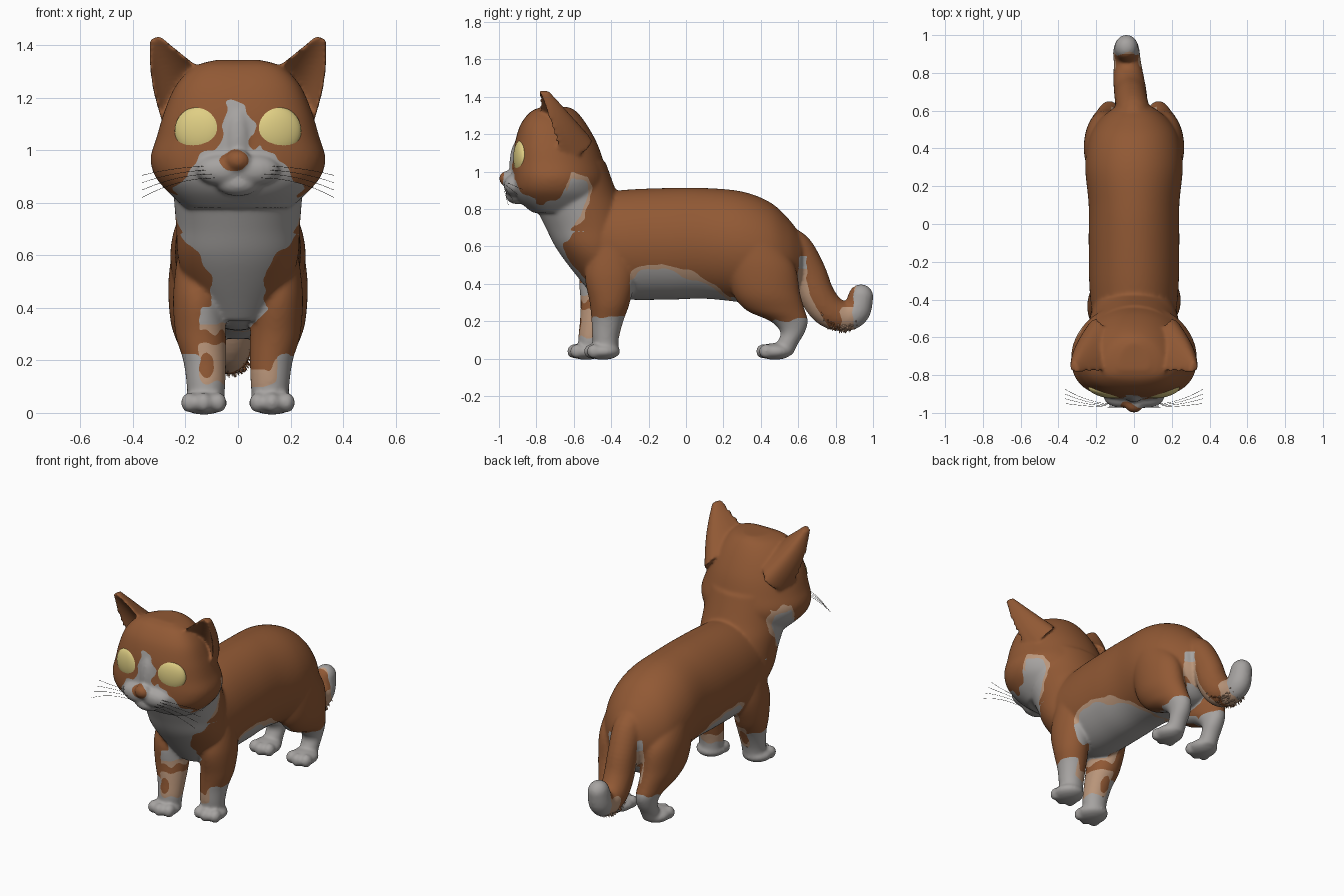
import bpy, bmesh, math, random
from mathutils import Vector, Matrix

random.seed(4)
old = bpy.data.objects.get("Cube")
if old:
    bpy.data.objects.remove(old, do_unlink=True)


def material(name, rgb):
    m = bpy.data.materials.new(name)
    m.use_nodes = True
    m.diffuse_color = (*rgb, 1)
    m.node_tree.nodes["Principled BSDF"].inputs["Base Color"].default_value = (*rgb, 1)
    return m


brown = material("ginger fur", (0.285, 0.1, 0.035))
grey = material("pale grey fur", (0.38, 0.365, 0.355))
tan = material("tan fur", (0.50, 0.31, 0.20))
yellow = material("yellow eye", (0.74, 0.62, 0.23))
dark = material("dark whisker", (0.04, 0.035, 0.03))
COAT = [brown, grey, tan]


def make_object(name, bm, mats):
    bmesh.ops.recalc_face_normals(bm, faces=bm.faces)
    me = bpy.data.meshes.new(name)
    bm.to_mesh(me)
    bm.free()
    for m in mats:
        me.materials.append(m)
    ob = bpy.data.objects.new(name, me)
    bpy.context.collection.objects.link(ob)
    return ob


def smooth_rows(rows, steps=6):
    """Catmull-Rom interpolation of number tuples."""
    out = []
    for i in range(len(rows) - 1):
        quad = [rows[max(i - 1, 0)], rows[i], rows[i + 1], rows[min(i + 2, len(rows) - 1)]]
        for s in range(steps):
            t = s / steps
            out.append([b + t * (c - a) / 2 + t * t * (a - 2.5 * b + 2 * c - d / 2)
                        + t ** 3 * (1.5 * (b - c) + (d - a) / 2) for a, b, c, d in zip(*quad)])
    return out + [list(rows[-1])]


def skin(bm, rings):
    """Closed solid through equal rings of points."""
    vs = [[bm.verts.new(p) for p in ring] for ring in rings]
    n = len(vs[0])
    for a, b in zip(vs, vs[1:]):
        for i in range(n):
            bm.faces.new((a[i], a[(i + 1) % n], b[(i + 1) % n], b[i]))
    bm.faces.new(vs[0][::-1])
    bm.faces.new(vs[-1])


def loft(bm, rows, axis="z", power=1, skew=0, n=64):
    """Rows: position along axis, low and high of the other axis, centre x, half width."""
    rings = []
    for t, lo, hi, cx, rx in smooth_rows(rows):
        ring = []
        for k in range(n):
            a = math.tau * k / n
            si, co = (math.copysign(abs(f) ** power, f) for f in (math.sin(a), math.cos(a)))
            u, x = (lo + hi) / 2 + (hi - lo) / 2 * si - skew * co * co, cx + rx * co
            ring.append((x, u, t) if axis == "z" else (x, t, u))
        rings.append(ring)
    skin(bm, rings)


def ball(bm, centre, radii, seg=20):
    mat = Matrix.Translation(centre) @ Matrix.Diagonal((*radii, 1))
    bmesh.ops.create_uvsphere(bm, u_segments=seg, v_segments=seg // 2, radius=1, matrix=mat)


def table(t, pts):
    """Piecewise linear lookup."""
    if t <= pts[0][0]:
        return pts[0][1]
    for (a, u), (b, v) in zip(pts, pts[1:]):
        if t <= b:
            return u + (v - u) * (t - a) / (b - a)
    return pts[-1][1]


bm = bmesh.new()
# Trunk
loft(bm, [(-.6, .48, .75, 0, .13), (-.5, .38, .87, 0, .21), (-.35, .32, .9, 0, .235),
          (-.1, .315, .912, 0, .24), (.1, .32, .912, 0, .24), (.3, .3, .893, 0, .258),
          (.45, .28, .835, 0, .24), (.55, .3, .745, 0, .185), (.62, .4, .65, 0, .1)], "y")
# Neck and chest
loft(bm, [(.35, -.51, -.3, 0, .11), (.5, -.63, -.28, 0, .2), (.6, -.7, -.3, 0, .23),
          (.7, -.75, -.3, 0, .235), (.8, -.8, -.33, 0, .243), (.9, -.85, -.375, 0, .25),
          (1.05, -.85, -.43, 0, .25)])
# Head
loft(bm, [(1.345, -.77, -.63, 0, .08), (1.32, -.83, -.585, 0, .165), (1.25, -.885, -.53, 0, .235),
          (1.15, -.915, -.475, 0, .28), (1.05, -.925, -.44, 0, .31), (.97, -.93, -.42, 0, .333),
          (.9, -.925, -.42, 0, .315), (.84, -.89, -.43, 0, .265), (.78, -.82, -.45, 0, .2)],
     power=.92, skew=.04)
# Muzzle, chin, bridge, nose
for s in (-1, 1):
    ball(bm, (s * .06, -.92, .925), (.1, .055, .06))
ball(bm, (0, -.905, .875), (.085, .06, .05))
ball(bm, (0, -.895, 1.03), (.055, .05, .14))
ball(bm, (0, -.955, .962), (.05, .045, .042))

# Ears: hollow crescents narrowing to a tip
for s in (-1, 1):
    rings = []
    for i in range(15):
        v = i / 14
        inner = Vector((.1, -.785, 1.275)).lerp(Vector((.3, -.79, 1.437)), v)
        outer = Vector((.275, -.67, 1.07)).lerp(Vector((.337, -.78, 1.42)), v)
        outer.x += .02 * math.sin(math.pi * v)
        ring = []
        for depth, order in ((.17 * (1 - v) + .025, 1), (.1 * (1 - v), -1)):
            for k in range(13)[::order]:
                u = k / 12
                p = inner.lerp(outer, u)
                p.y += depth * math.sin(math.pi * u) ** .7 + (.03 if order > 0 else 0)
                ring.append((s * p.x, p.y, p.z))
        rings.append(ring)
    skin(bm, rings)

# Legs and paws; the right foreleg steps forward
for s in (-1, 1):
    step = .09 if s < 0 else 0
    fore = [(.02, -.48, -.36, .125, .068), (.1, -.5, -.36, .122, .073), (.2, -.505, -.335, .127, .082),
            (.3, -.515, -.3, .142, .096), (.45, -.54, -.27, .152, .095), (.62, -.5, -.3, .148, .08)]
    loft(bm, [(z, a - step * (1 - z / .65), b - step * (1 - z / .65), s * x, r)
              for z, a, b, x, r in fore])
    hind = [(.02, .47, .57, .125, .055), (.08, .485, .6, .125, .055), (.14, .505, .635, .125, .058),
            (.2, .45, .652, .13, .068), (.26, .32, .635, .14, .088), (.35, .25, .61, .152, .105),
            (.5, .22, .58, .16, .105), (.66, .22, .47, .155, .09)]
    loft(bm, [(z, a, b, s * x, r) for z, a, b, x, r in hind])
    for y, w in ((-.445 - step, 1), (.475, .92)):
        ball(bm, (s * .13, y, .038), (.09 * w, .095, .045))
        for d in (-.054, 0, .054):
            ball(bm, (s * .13 + d * w, y - .062 + abs(d) * .3, .039), (.034, .04, .039))

# Tail
tail_path = [(0, .51, .62, .1), (-.005, .585, .575, .1), (-.015, .655, .46, .095), (-.02, .7, .34, .095),
             (-.028, .765, .255, .09), (-.035, .85, .225, .08), (-.04, .91, .255, .077), (-.04, .935, .33, .068)]
for x, y, z, r in smooth_rows(tail_path, 5):
    ball(bm, (x, y, z), (r * .92, r, r))

# Fuse the parts into one skin
raw = make_object("raw_body", bm, COAT)
rm = raw.modifiers.new("fuse", "REMESH")
rm.mode, rm.voxel_size = "VOXEL", .0085
sm = raw.modifiers.new("soften", "SMOOTH")
sm.factor, sm.iterations = .5, 12
graph = bpy.context.evaluated_depsgraph_get()
mesh = bpy.data.meshes.new_from_object(raw.evaluated_get(graph))
bpy.data.objects.remove(raw, do_unlink=True)
body = bpy.data.objects.new("cat_body", mesh)
bpy.context.collection.objects.link(body)
mesh.materials.clear()
for m in COAT:
    mesh.materials.append(m)


def coat(c, n):
    """Coat colour index by place: 0 ginger, 1 grey, 2 tan."""
    x, y, z = c
    w = abs(x)
    wob = .008 * math.sin(60 * x + 45 * y) + .006 * math.sin(70 * z)
    # tail
    if .59 < y < .78 and w < .12 and .13 < z < .55 and (n.y < -.25 or y < .64 + wob and z > .28):
        return 2 if z < .48 else 1
    if y > .66 and z > .125:
        if y > .9 + wob:
            return 1
        return 2 if y > .82 + wob and not (y < .9 and z > .275) else 0
    # hind socks and belly
    if y > .24:
        if w < .1 and n.z < -.4 and z < .36:
            return 1
        return 1 if z < table(y, [(.24, .33), (.38, .22), (.5, .19), (.65, .215)]) + wob else 0
    if y > -.3:
        edge = table(y, [(-.3, .46), (-.2, .51), (-.05, .49), (.05, .45), (.15, .4), (.24, .33)]) + wob
        return 0 if z > edge else 2 if z > edge - .03 else 1
    # forelegs
    if z < .4 and w > .04 and not (w < .1 and n.z < -.6 and z > .28):
        if x > 0:
            if z < table(x, [(.12, .165), (.15, .22)]) + wob:
                return 2 if x < .15 and z > .11 - wob else 1
            return 1 if x < z - .28 and y < -.4 else 0
        if z < .11 + wob:
            return 1
        if x > -.145 + wob:
            spot = math.hypot((x + .12) / .028, (z - .18) / .05) < 1 or .26 < z + wob < .31
            return 0 if spot else 1 if z > .34 and n.y < -.5 else 2
        return 1 if z < .22 + wob else 0
    # chest and throat
    if z < .68:
        wide = table(z, [(.4, .1), (.55, .11), (.6, .15), (.68, .23)]) + wob
        return 1 if w < wide and (y < -.45 or z < .4) else 0
    back = table(z, [(.68, -.61), (.75, -.55), (.88, -.5), (1.0, -.51)])
    top = table(y, [(-.9, .87), (-.8, .815), (-.7, .84), (-.645, .9), (-.615, 1.0), (-.5, .98)])
    if y < back + wob and z < top + wob and (y > -.84 or z < .88):
        return 2 if y > -.64 and (y > back - .02 or z > top - .035) else 1
    # face
    if y < -.8 and n.y < 0 and z < 1.18 + wob:
        if w < 1 and math.hypot((x + .015) / .055, (z - .962) / .042) < 1 and y < -.94:
            return 0
        if math.hypot((x - .06) / .02, (z - 1.03) / .03) < 1:
            return 0
        if w < table(z, [(.85, .27), (.9, .2), (.95, .17), (.99, .15), (1.0, .08), (1.1, .06),
                         (1.18, .035)]) + wob:
            return 1
    return 0


# Paint the coat, then even out the lines between colours
bm = bmesh.new()
bm.from_mesh(mesh)
bm.normal_update()
for f in bm.faces:
    f.material_index = coat(f.calc_center_median(), f.normal)
    f.smooth = True
border = {}
for e in bm.edges:
    if len({f.material_index for f in e.link_faces}) > 1:
        for v in e.verts:
            border.setdefault(v, []).append(e.other_vert(v))
for _ in range(4):
    moved = {v: v.co.lerp(sum((o.co for o in near), Vector()) / len(near), .5)
             for v, near in border.items() if len(near) > 1}
    for v, co in moved.items():
        v.co = co
bm.to_mesh(mesh)
bm.free()

# Fur fringe under the tail
bm = bmesh.new()
for x, y, z, r in smooth_rows(tail_path[3:7], 7):
    for _ in range(6):
        a = random.uniform(-.9, .9)
        way = Vector((math.sin(a), random.uniform(-.35, .5), -math.cos(a))).normalized()
        rot = way.to_track_quat("Z", "Y").to_matrix().to_4x4()
        pos = Vector((x + r * .82 * math.sin(a), y, z - r * .82 * math.cos(a)))
        g = bmesh.ops.create_cone(bm, segments=5, radius1=.016, radius2=.001, depth=.055,
                                  cap_ends=True, matrix=Matrix.Translation(pos) @ rot)
        tone = 2 if way.y < 0 or y > .82 else 0
        for f in {f for v in g["verts"] for f in v.link_faces}:
            f.material_index = tone
make_object("tail_fringe", bm, COAT)

# Eyes and whiskers
for s, side in ((1, "left"), (-1, "right")):
    bm = bmesh.new()
    mat = Matrix.Translation((s * .149, -.884, 1.075)) @ Matrix.Rotation(s * .2, 4, "Z")
    bmesh.ops.create_uvsphere(bm, u_segments=32, v_segments=20, radius=1,
                              matrix=mat @ Matrix.Diagonal((.094, .035, .092, 1)))
    eye = make_object(side + "_eye", bm, [yellow])
    for p in eye.data.polygons:
        p.use_smooth = True
    cu = bpy.data.curves.new(side + "_whiskers", "CURVE")
    cu.dimensions, cu.bevel_depth, cu.bevel_resolution = "3D", .0009, 1
    for i in range(4):
        sp = cu.splines.new("POLY")
        sp.points.add(8)
        for k, pt in enumerate(sp.points):
            t = k / 8
            pt.co = (s * (.09 + .275 * t), -.955 - .005 * i + (.08 - .02 * i) * t * t,
                     .94 - .015 * i - (.035 + .013 * i) * t * t, 1)
    cu.materials.append(dark)
    bpy.context.collection.objects.link(bpy.data.objects.new(side + "_whiskers", cu))
